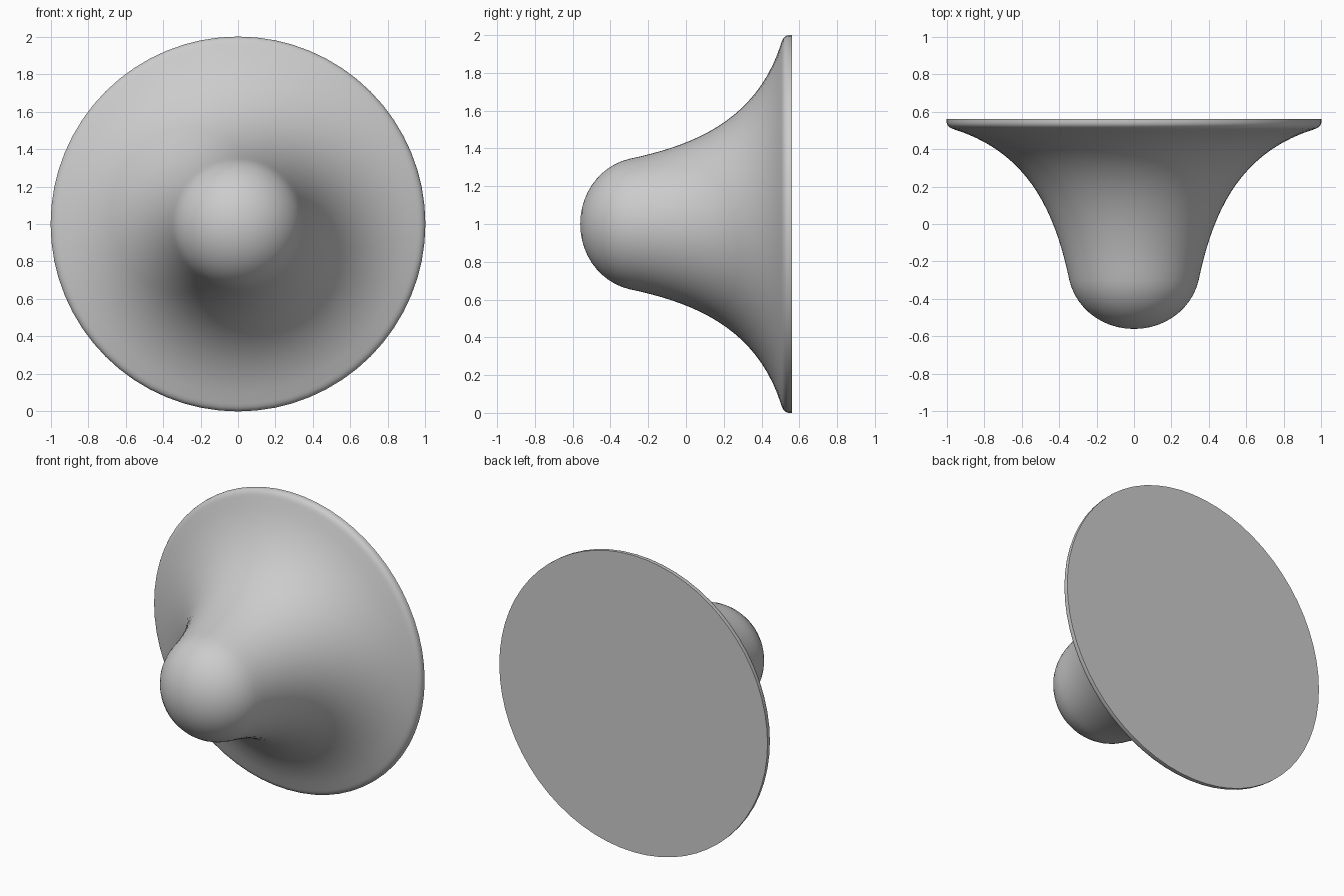
import bpy
import bmesh
import math
from mathutils import Vector
from mathutils.geometry import interpolate_bezier

cube = bpy.data.objects.get("Cube")
if cube:
    bpy.data.objects.remove(cube, do_unlink=True)

SIDES = 64

# Plain grey material
grey = bpy.data.materials.new("plain_grey")
grey.use_nodes = True
color = (0.6, 0.6, 0.6, 1.0)
grey.diffuse_color = color
bsdf = next(n for n in grey.node_tree.nodes if n.type == 'BSDF_PRINCIPLED')
bsdf.inputs["Base Color"].default_value = color


def arc(points, steps):
    """Bezier span through (radius, depth) control points."""
    p, h1, h2, q = (Vector((r, y, 0)) for r, y in points)
    return interpolate_bezier(p, h1, h2, q, steps)


# Outline: rounded nose, flared flank, rolled rim
nose = arc([(0, -0.56), (0.17, -0.56), (0.31, -0.45), (0.345, -0.3)], 12)
flare = arc([(0.345, -0.3), (0.42, 0.06), (0.56, 0.38), (0.96, 0.505)], 20)
rim = arc([(0.96, 0.505), (0.985, 0.513), (1, 0.525), (1, 0.545)], 6)
outline = nose + flare[1:] + rim[1:] + [Vector((1, 0.56, 0))]

# Turn the outline around the depth axis
bm = bmesh.new()
verts = [bm.verts.new(p) for p in outline]
edges = [bm.edges.new(pair) for pair in zip(verts, verts[1:])]
bmesh.ops.spin(bm, geom=verts + edges, cent=(0, 0, 0), axis=(0, 1, 0),
               angle=math.tau, steps=SIDES)
bmesh.ops.remove_doubles(bm, verts=bm.verts, dist=0.0005)

# Close the flat back
bmesh.ops.holes_fill(bm, edges=[e for e in bm.edges if e.is_boundary], sides=0)
bmesh.ops.recalc_face_normals(bm, faces=bm.faces)
bmesh.ops.translate(bm, verts=bm.verts, vec=(0, 0, 1))

mesh = bpy.data.meshes.new("flared_knob")
bm.to_mesh(mesh)
bm.free()
mesh.materials.append(grey)
knob = bpy.data.objects.new("flared_knob", mesh)
bpy.context.collection.objects.link(knob)

# Smooth body with a sharp back edge
bpy.context.view_layer.objects.active = knob
knob.select_set(True)
bpy.ops.object.shade_smooth_by_angle(angle=math.radians(40))
